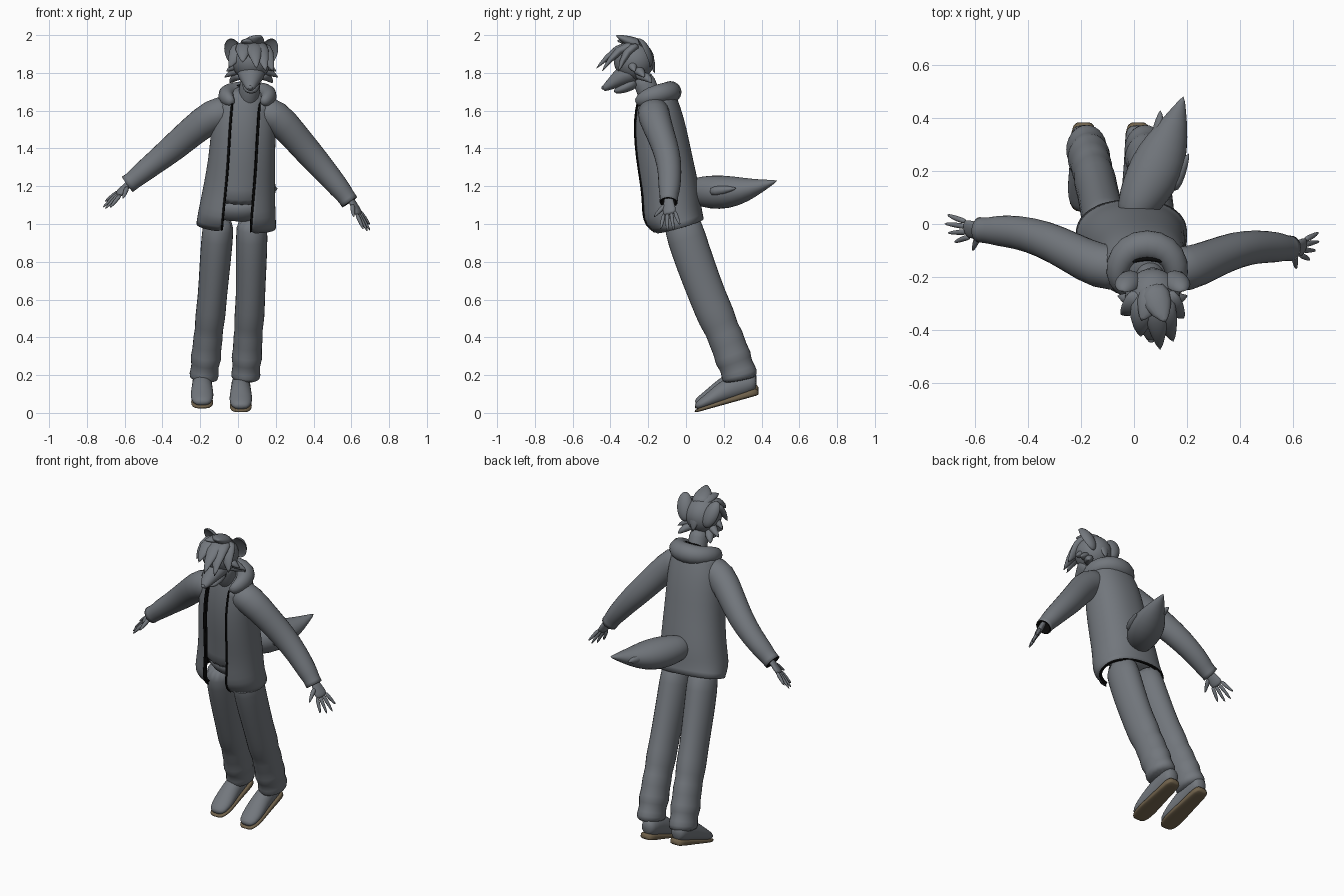
import bpy, bmesh, math
from mathutils import Vector, Matrix

if "Cube" in bpy.data.objects:
    bpy.data.objects.remove(bpy.data.objects["Cube"])


def material(name, rgb):
    m = bpy.data.materials.new(name)
    m.use_nodes = True
    m.diffuse_color = (*rgb, 1)
    m.node_tree.nodes["Principled BSDF"].inputs["Base Color"].default_value = (*rgb, 1)
    return m


GREY = material("slate_grey", (0.17, 0.185, 0.205))
BLACK = material("black_lining", (0.003, 0.003, 0.003))
BROWN = material("brown_sole", (0.16, 0.12, 0.07))
LEAN = Vector((0.06, -0.28, 0.96)).normalized()


def finish(name, bm, mats, subdiv=1, thick=0):
    bmesh.ops.recalc_face_normals(bm, faces=bm.faces)
    me = bpy.data.meshes.new(name)
    bm.to_mesh(me)
    bm.free()
    ob = bpy.data.objects.new(name, me)
    bpy.context.collection.objects.link(ob)
    for m in mats:
        me.materials.append(m)
    for p in me.polygons:
        p.use_smooth = True
    if subdiv:
        ob.modifiers.new("Smooth", 'SUBSURF').levels = subdiv
        ob.modifiers["Smooth"].render_levels = subdiv
    if thick:
        s = ob.modifiers.new("Lining", 'SOLIDIFY')
        s.thickness, s.offset = thick, -1
        s.material_offset = s.material_offset_rim = 1
    return ob


def loft(name, rings, mats=(GREY,), ref=(1, 0, 0), axis=None, n=12, power=1.0,
         gap=0, caps=(True, True), subdiv=1, thick=0):
    """Skin a row of (x, y, z, half width, half depth) rings; gap opens the front."""
    bm = bmesh.new()
    pts = [Vector(r[:3]) for r in rings]
    rows = []
    for i, r in enumerate(rings):
        t = axis or (pts[min(i + 1, len(pts) - 1)] - pts[max(i - 1, 0)]).normalized()
        u = Vector(ref)
        u = (u - t * u.dot(t)).normalized()
        v = t.cross(u)
        g = math.asin(gap / r[3]) if gap else 0
        row = []
        for k in range(n):
            if gap:
                ang = -math.pi / 2 + g + (2 * math.pi - 2 * g) * k / (n - 1)
            else:
                ang = 2 * math.pi * k / n
            c, s = math.cos(ang), math.sin(ang)
            c = math.copysign(abs(c) ** power, c)
            s = math.copysign(abs(s) ** power, s)
            row.append(bm.verts.new(pts[i] + u * r[3] * c + v * r[4] * s))
        rows.append(row)
    for a, b in zip(rows, rows[1:]):
        for k in range(n - 1 if gap else n):
            j = (k + 1) % n
            bm.faces.new((a[k], a[j], b[j], b[k]))
    if caps[0]:
        bm.faces.new(rows[0])
    if caps[1]:
        bm.faces.new(rows[-1])
    coords = [[v.co.copy() for v in row] for row in rows]
    finish(name, bm, mats, subdiv, thick)
    return coords


def tube(name, path, r, mat, ref=(1, 0, 0)):
    loft(name, [(*p, r, r) for p in path], (mat,), ref, n=6)


def tuft(name, base, mid, tip, w, d, ref=(1, 0, 0)):
    loft(name, [(*base, w * .8, d), (*mid, w, d), (*tip, .002, .002)], ref=ref, n=8)


# Jacket with black lining, edge trim and the shirt inside
torso = [(-.01, -.035, .99, .212, .135), (-.006, -.072, 1.045, .208, .16), (-.002, -.078, 1.1, .2, .163),
         (.008, -.088, 1.2, .19, .155), (.02, -.115, 1.33, .178, .152), (.027, -.138, 1.47, .172, .147),
         (.035, -.155, 1.59, .168, .13), (.043, -.165, 1.68, .135, .105)]
rows = loft("jacket", torso, (GREY, BLACK), axis=LEAN, n=28, power=.9, gap=.068,
            caps=(False, False), thick=.02)
for side, k in (("right", -1), ("left", 0)):
    tube(side + "_front_trim", [row[k] for row in rows], .007, BLACK)
shirt = [(x, y + .006, z + .01, a - .03, b - .024) for x, y, z, a, b in torso[2:]]
loft("shirt", shirt + [(.05, -.17, 1.72, .07, .06)], axis=LEAN, n=20)
loft("hips", [(-.015, -.015, 1.02, .13, .085), (-.01, -.04, 1.08, .16, .11), (0, -.06, 1.15, .16, .12)],
     axis=LEAN)

# Hood lying around the neck
half = [(.125, -.265, 1.64, .022, .022), (.165, -.225, 1.665, .045, .038), (.163, -.155, 1.688, .053, .055),
        (.122, -.095, 1.698, .055, .062)]
mirror = [(.1 - x, y, z, a, b) for x, y, z, a, b in reversed(half)]
hood = half + [(.05, -.075, 1.7, .062, .065)] + mirror
loft("hood", hood, ref=(0, 0, 1), n=12)
tube("hood_lining", [(.05 + (x - .05) * .85, y - .05, z + .035) for x, y, z, a, b in hood[3:-3]],
     .009, BLACK, (0, 0, 1))

# Trouser legs with folds, shoes and soles
ys = (-.035, .005, .045, .12, .165, .19, .21, .235, .25, .265, .285, .29)
zs = (1.05, .92, .8, .6, .5, .44, .4, .33, .29, .25, .2, .168)
wide = (.085, .086, .085, .078, .084, .074, .082, .076, .088, .07, .084, .072)
deep = (.105, .105, .105, .1, .104, .09, .1, .092, .105, .086, .104, .088)
for side, hip, knee, ankle, fx, dz in (("right", -.1, -.137, -.185, -.19, .02),
                                       ("left", .075, .066, .038, .015, 0)):
    legs = []
    for y, z, a, b in zip(ys, zs, wide, deep):
        f = (z - .6) / .45
        x = knee + (hip - knee) * f if f > 0 else knee - (ankle - knee) * f
        legs.append((x, y, z, a, b))
    loft(side + "_trouser_leg", legs, n=14)

    def ground(y):
        return dz + (y - .045) * .28
    sole = [(.385, .03, .019), (.36, .05, .019), (.25, .05, .015), (.13, .062, .011), (.07, .054, .009), (.045, .03, .008)]
    loft(side + "_sole", [(fx, y, ground(y) + b, a, b) for y, a, b in sole], (BROWN,), power=.5, n=16)
    upper = [(.375, .03, .068, .035), (.35, .05, .078, .055), (.27, .052, .08, .065),
             (.2, .057, .07, .058), (.13, .064, .048, .039), (.075, .056, .034, .028), (.05, .03, .027, .016)]
    loft(side + "_shoe", [(fx, y, ground(y) + h, a, b) for y, a, h, b in upper], n=14)

# Sleeves
loft("right_sleeve", [(-.02, -.17, 1.61, .09, .085), (-.13, -.165, 1.58, .09, .094), (-.24, -.105, 1.493, .078, .082),
                      (-.34, -.055, 1.405, .073, .077), (-.44, -.03, 1.325, .066, .064), (-.52, -.025, 1.262, .06, .058),
                      (-.55, -.025, 1.235, .05, .05), (-.585, -.022, 1.21, .05, .052)],
     (GREY, BLACK), (0, 1, 0), caps=(True, False), thick=.01)
loft("left_sleeve", [(.1, -.17, 1.61, .09, .085), (.2, -.175, 1.58, .09, .092), (.3, -.13, 1.465, .076, .08),
                     (.39, -.095, 1.36, .072, .076), (.47, -.085, 1.27, .065, .066), (.545, -.088, 1.18, .06, .058),
                     (.568, -.09, 1.15, .05, .05), (.592, -.092, 1.115, .05, .05)],
     (GREY, BLACK), (0, 1, 0), caps=(True, False), thick=.01)


# Hands: palm, four fingers and a thumb, the forward fingers drooping inwards
def hand(side, wrist, direction):
    w, d = Vector(wrist), Vector(direction).normalized()
    outer = Vector((math.copysign(d.z, d.x), 0, abs(d.x)))
    y = Vector((0, 1, 0)) + outer * .4
    y = (y - d * y.dot(d)).normalized()
    palm = [(-.03, .026), (.02, .03), (.06, .042), (.09, .036)]
    loft(side + "_palm", [(*(w + d * s), a, .017) for s, a in palm], ref=y, n=10)
    for i, length in enumerate((.165, .195, .19, .165)):
        o = (1.5 - i) * .02
        path = [w + d * .07 + y * o, w + d * .12 + y * o * 1.4, w + d * length + y * o * 1.9]
        loft(f"{side}_finger_{i + 1}", [(*p, r, r) for p, r in zip(path, (.012, .012, .005))],
             ref=y, n=8)
    path = [w + d * .02 - y * .015, w + d * .05 - y * .055, w + d * .08 - y * .09]
    loft(side + "_thumb", [(*p, r, r) for p, r in zip(path, (.017, .013, .005))], ref=(0, 0, 1), n=8)


hand("right", (-.575, -.022, 1.215), (-.7, .03, -.68))
hand("left", (.6, -.092, 1.125), (.5, .05, -.87))

# Bushy tail
loft("tail", [(-.01, .0, 1.17, .05, .05), (.0, .05, 1.175, .072, .075), (.045, .13, 1.168, .1, .092),
              (.09, .22, 1.168, .108, .092), (.126, .31, 1.18, .084, .068), (.158, .39, 1.2, .048, .038),
              (.188, .485, 1.23, .003, .003)], n=14)
tuft("tail_side_tuft", (.14, .12, 1.17), (.17, .2, 1.18), (.21, .27, 1.19), .035, .03)
tuft("tail_tip_tuft", (.08, .26, 1.18), (.095, .35, 1.19), (.1, .435, 1.2), .035, .035)

# Neck, skull, muzzle and lower jaw
loft("neck", [(.05, -.16, 1.6, .06, .06), (.06, -.2, 1.7, .056, .06), (.07, -.24, 1.8, .06, .065)])


def ball(name, loc, scale, rot=(0, 0, 0), cup=False):
    bm = bmesh.new()
    bmesh.ops.create_uvsphere(bm, u_segments=16, v_segments=10, radius=1)
    if cup:
        for v in bm.verts:
            if v.co.y < 0:
                v.co.y *= -.4
    m = Matrix.Translation(loc)
    for ang, ax in zip(reversed(rot), "ZYX"):
        m = m @ Matrix.Rotation(math.radians(ang), 4, ax)
    bmesh.ops.transform(bm, matrix=m @ Matrix.Diagonal((*scale, 1)), verts=bm.verts)
    finish(name, bm, (GREY,))


ball("skull", (.07, -.275, 1.865), (.108, .112, .108))
loft("muzzle", [(.07, -.27, 1.82, .09, .075), (.07, -.33, 1.785, .072, .058), (.067, -.385, 1.75, .046, .036),
                (.065, -.425, 1.722, .028, .021), (.065, -.44, 1.712, .014, .011)])
loft("jaw", [(.07, -.26, 1.765, .06, .045), (.07, -.33, 1.715, .045, .028), (.067, -.385, 1.7, .024, .013)])
ball("nose", (.065, -.437, 1.722), (.014, .012, .011))

# Ears and cheek fur on both sides
for side, s in (("right", -1), ("left", 1)):
    ball(side + "_ear", (.07 + s * .092, -.225, 1.905), (.05, .042, .085), (25, s * 12, s * 12), cup=True)
    for i, (dy, z, reach) in enumerate(((-.28, 1.83, .135), (-.23, 1.8, .145), (-.19, 1.77, .115))):
        tuft(f"{side}_cheek_tuft_{i + 1}", (.07 + s * .05, -.27, z + .02), (.07 + s * .09, dy - .01, z + .01),
             (.07 + s * reach, dy + .01, z - .025), .034, .028, ref=(0, 1, 0))

# Swept forward hair
strands = [((.085, -.365, 1.94), (.1, -.483, 1.815)), ((.025, -.36, 1.935), (.025, -.43, 1.85)),
           ((.12, -.36, 1.935), (.15, -.45, 1.8)), ((-.005, -.325, 1.915), (-.05, -.345, 1.82)),
           ((.145, -.32, 1.915), (.19, -.36, 1.8))]
for i, (mid, tip) in enumerate(strands):
    tuft(f"hair_strand_{i + 1}", (.07 + (mid[0] - .07) * .6, -.25, 1.945), mid, tip, .058, .03)
tuft("hair_crest", (.07, -.22, 1.94), (.09, -.31, 1.97), (.12, -.375, 2.0), .07, .035)
tuft("hair_crest_side", (.08, -.23, 1.94), (.06, -.3, 1.965), (.025, -.37, 1.97), .065, .03)
tuft("hair_back", (.07, -.27, 1.95), (.07, -.185, 1.9), (.07, -.165, 1.79), .06, .03)
